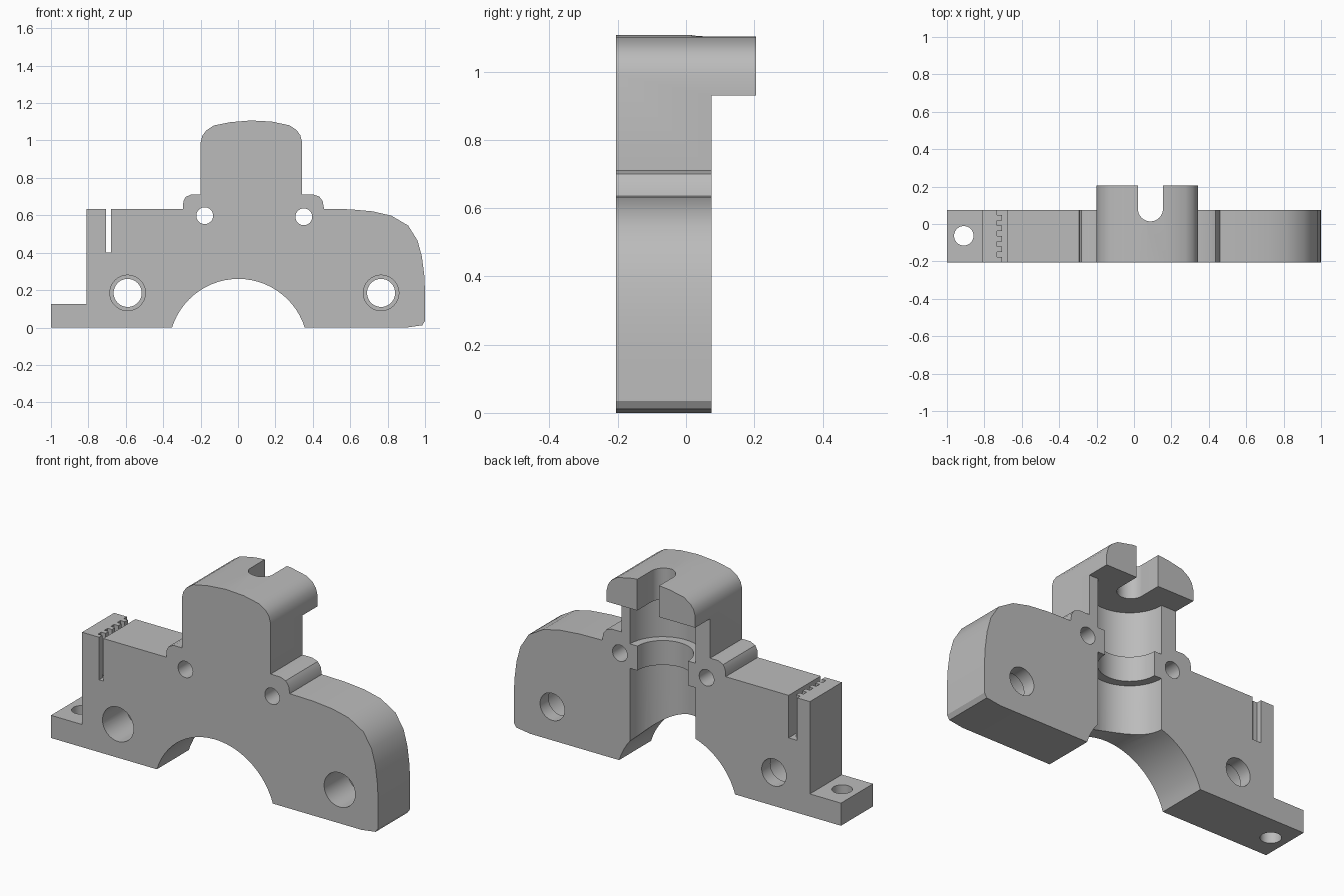
import bpy, bmesh, math
from mathutils import Matrix

if "Cube" in bpy.data.objects:
    bpy.data.objects.remove(bpy.data.objects["Cube"], do_unlink=True)

FRONT, BACK, HEAD_BACK = -0.205, 0.075, 0.205

grey = bpy.data.materials.new("plain grey")
grey.use_nodes = True
grey.diffuse_color = (0.5, 0.5, 0.5, 1)
grey.node_tree.nodes["Principled BSDF"].inputs["Base Color"].default_value = (0.5, 0.5, 0.5, 1)


def add_object(name, bm):
    bmesh.ops.recalc_face_normals(bm, faces=bm.faces)
    mesh = bpy.data.meshes.new(name)
    bm.to_mesh(mesh)
    bm.free()
    ob = bpy.data.objects.new(name, mesh)
    bpy.context.collection.objects.link(ob)
    mesh.materials.append(grey)
    return ob


def prism(name, points, y0, y1):
    bm = bmesh.new()
    face = bm.faces.new([bm.verts.new((x, y0, z)) for x, z in points])
    new = bmesh.ops.extrude_face_region(bm, geom=[face])["geom"]
    bmesh.ops.translate(bm, vec=(0, y1 - y0, 0),
                        verts=[v for v in new if isinstance(v, bmesh.types.BMVert)])
    return add_object(name, bm)


def box(name, x0, x1, y0, y1, z0, z1):
    return prism(name, [(x0, z0), (x1, z0), (x1, z1), (x0, z1)], y0, y1)


def cylinder(name, radius, centre, start, end, axis="Z", sides=48):
    """Cylinder along Z or Y; centre gives the two other coordinates."""
    bm = bmesh.new()
    bmesh.ops.create_cone(bm, cap_ends=True, segments=sides, radius1=radius,
                          radius2=radius, depth=end - start)
    mid = (start + end) / 2
    if axis == "Y":
        bm.transform(Matrix.Translation((centre[0], mid, centre[1]))
                     @ Matrix.Rotation(math.pi / 2, 4, "X"))
    else:
        bm.transform(Matrix.Translation((centre[0], centre[1], mid)))
    return add_object(name, bm)


def cut(target, cutter):
    mod = target.modifiers.new("cut", "BOOLEAN")
    mod.operation = "DIFFERENCE"
    mod.solver = "EXACT"
    mod.object = cutter
    cutter.hide_render = True
    bpy.context.view_layer.objects.active = target
    bpy.ops.object.modifier_apply(modifier=mod.name)
    bpy.data.objects.remove(cutter, do_unlink=True)


# Outline of the bracket: foot, left shoulder, ear, domed head, ear, rounded shoulder
outline = [
    (-1, 0), (-1, 0.125), (-0.81, 0.125), (-0.81, 0.635), (-0.295, 0.635),
    (-0.292, 0.675), (-0.28, 0.698), (-0.25, 0.712), (-0.2, 0.712),
    (-0.2, 0.99), (-0.19, 1.027), (-0.17, 1.053), (-0.13, 1.08), (-0.04, 1.098),
    (0.07, 1.107), (0.18, 1.101), (0.275, 1.081), (0.313, 1.056), (0.333, 1.028),
    (0.343, 0.99), (0.343, 0.712), (0.4, 0.712), (0.435, 0.7), (0.453, 0.675),
    (0.46, 0.635), (0.6, 0.632), (0.72, 0.621), (0.82, 0.598), (0.91, 0.545),
    (0.96, 0.465), (0.983, 0.38), (0.996, 0.28), (1, 0.19), (1, 0.035),
    (0.985, 0.012), (0.9, 0),
]
bracket = prism("clamp_bracket", outline, FRONT, HEAD_BACK)

# Only the head overhangs at the back
cut(bracket, box("back_trim", -2, 2, BACK, 1, -1, 0.93))

# Arch underneath
cut(bracket, cylinder("arch", 0.372, (0.002, -0.112), -1, 1, "Y", 64))

# Stepped half-round pocket in the back, with a narrower collar
pocket = (0.09, BACK)
for radius, low, high in [(0.2, -0.3, 0.525), (0.155, 0.4, 0.75), (0.2, 0.66, 0.93)]:
    cut(bracket, cylinder("pocket", radius, pocket, low, high, sides=64))

# Round-ended slot through the head
cut(bracket, cylinder("slot_end", 0.067, (0.088, 0.081), 0.8, 1.3))
cut(bracket, box("slot", 0.021, 0.155, 0.081, 0.5, 0.8, 1.3))

# Counterbored bolt holes and small ear holes
for x in (-0.59, 0.765):
    cut(bracket, cylinder("bolt_hole", 0.075, (x, 0.185), -1, 1, "Y"))
    cut(bracket, cylinder("counterbore", 0.095, (x, 0.185), -1, 0.0, "Y"))
for x, z in [(-0.178, 0.598), (0.352, 0.592)]:
    cut(bracket, cylinder("ear_hole", 0.045, (x, z), -1, 1, "Y", 32))

# Foot hole
cut(bracket, cylinder("foot_hole", 0.052, (-0.91, -0.063), -0.2, 0.3, sides=32))

# Belt slot with square teeth on one side
cut(bracket, box("belt_slot", -0.706, -0.68, -1, 1, 0.4, 0.9))
pitch = (BACK - FRONT) / 5
for i in range(5):
    top = BACK - i * pitch
    over = 0.1 if i == 0 else 0
    cut(bracket, box("tooth_gap", -0.732, -0.695, top - pitch / 2, top + over, 0.4, 0.9))

bpy.ops.object.select_all(action="DESELECT")
bracket.select_set(True)
bpy.context.view_layer.objects.active = bracket
bpy.ops.object.shade_smooth_by_angle(angle=math.radians(30))
